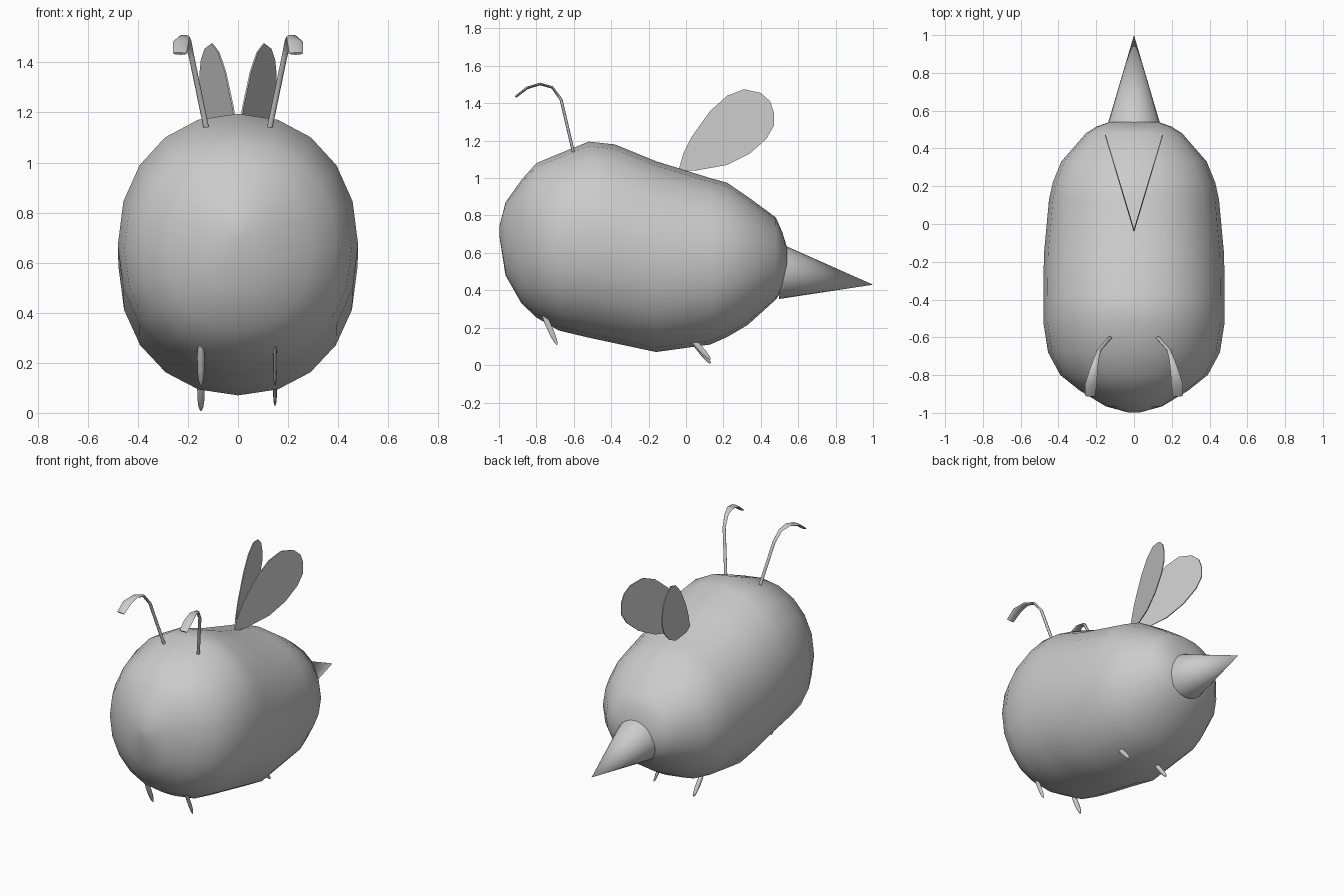
import bpy, bmesh, math
from mathutils import Vector

cube = bpy.data.objects.get("Cube")
if cube:
    bpy.data.objects.remove(cube, do_unlink=True)

grey = bpy.data.materials.new("plain grey")
grey.use_nodes = True
grey.diffuse_color = (0.6, 0.6, 0.6, 1)
grey.node_tree.nodes["Principled BSDF"].inputs["Base Color"].default_value = (0.6, 0.6, 0.6, 1)


def finish(name, bm, angle):
    bmesh.ops.recalc_face_normals(bm, faces=bm.faces)
    mesh = bpy.data.meshes.new(name)
    bm.to_mesh(mesh)
    bm.free()
    mesh.materials.append(grey)
    obj = bpy.data.objects.new(name, mesh)
    bpy.context.collection.objects.link(obj)
    bpy.ops.object.select_all(action='DESELECT')
    obj.select_set(True)
    bpy.context.view_layer.objects.active = obj
    bpy.ops.object.shade_smooth_by_angle(angle=math.radians(angle))
    return obj


def loft(name, rings, angle=60):
    """Skin a list of equal-length point rings and cap both ends."""
    bm = bmesh.new()
    loops = [[bm.verts.new(p) for p in ring] for ring in rings]
    n = len(loops[0])
    for a, b in zip(loops, loops[1:]):
        for i in range(n):
            j = (i + 1) % n
            bm.faces.new((a[i], a[j], b[j], b[i]))
    bm.faces.new(loops[0])
    bm.faces.new(loops[-1])
    return finish(name, bm, angle)


def ribbon(name, path, sides=8):
    """Flattened tube; each path entry is x, y, z, half width in x, half thickness."""
    pts = [Vector(p[:3]) for p in path]
    rings = []
    for k, p in enumerate(path):
        along = pts[min(k + 1, len(pts) - 1)] - pts[max(k - 1, 0)]
        up = along.cross(Vector((1, 0, 0))).normalized()
        side = up.cross(along).normalized()
        turns = [math.tau * i / sides for i in range(sides)]
        rings.append([pts[k] + side * p[3] * math.cos(t) + up * p[4] * math.sin(t)
                      for t in turns])
    return loft(name, rings)


# Body: rounded cross-sections along y, as y, top, bottom, half width
sections = [
    (-0.998, 0.74, 0.69, 0.03), (-0.965, 0.87, 0.48, 0.15), (-0.88, 0.99, 0.33, 0.29),
    (-0.8, 1.08, 0.255, 0.39), (-0.68, 1.13, 0.185, 0.455), (-0.52, 1.195, 0.147, 0.48),
    (-0.38, 1.18, 0.117, 0.48), (-0.16, 1.09, 0.07, 0.477), (0.13, 1.0, 0.11, 0.45),
    (0.22, 0.975, 0.15, 0.43), (0.33, 0.9, 0.215, 0.385), (0.48, 0.79, 0.35, 0.255),
    (0.515, 0.71, 0.4, 0.2), (0.54, 0.63, 0.48, 0.13)]


def body_ring(y, top, bottom, width, sides=20):
    ring = []
    for i in range(sides):
        t = math.tau * i / sides
        c, s = math.cos(t), math.sin(t)
        x = width * math.copysign(abs(c) ** 0.94, c)
        z = (top + bottom) / 2 + (top - bottom) / 2 * math.copysign(abs(s) ** 0.94, s)
        ring.append((x, y, z))
    return ring


loft("body", [body_ring(*s) for s in sections], 80)

# Stinger: cone leaning slightly down
base, tip = Vector((0, 0.515, 0.495)), Vector((0, 1.0, 0.43))
bm = bmesh.new()
bmesh.ops.create_cone(bm, cap_ends=True, segments=24, radius1=0.143, radius2=0,
                      depth=(tip - base).length)
stinger = finish("stinger", bm, 50)
stinger.location = (base + tip) / 2
stinger.rotation_euler = (tip - base).to_track_quat('Z', 'Y').to_euler()

# Wings: thin upright leaves spreading backwards from the spine
wing_outline = [(-0.04, 1.04), (-0.015, 1.13), (0.03, 1.22), (0.13, 1.36), (0.22, 1.44),
                (0.31, 1.475), (0.4, 1.455), (0.45, 1.41), (0.47, 1.35), (0.47, 1.28),
                (0.43, 1.21), (0.34, 1.13), (0.22, 1.07), (0.05, 1.04)]

for side, label in ((1, "left"), (-1, "right")):
    faces = [[(side * (0.3 * (y + 0.035) + off), y, z) for y, z in wing_outline]
             for off in (-0.003, 0.003)]
    loft(label + "_wing", faces, 30)

    # Antennae: thin stalks curling forward into flat paddles
    antenna = [(0.125, -0.6, 1.13, 0.011, 0.008), (0.185, -0.668, 1.42, 0.011, 0.008),
               (0.2, -0.715, 1.485, 0.014, 0.007), (0.215, -0.78, 1.503, 0.022, 0.007),
               (0.228, -0.85, 1.482, 0.031, 0.007), (0.232, -0.91, 1.435, 0.027, 0.006)]
    ribbon(label + "_antenna", [(side * p[0],) + p[1:] for p in antenna])

    # Legs: short flattened spikes angled backwards
    wide = 0.008 if side > 0 else 0.015
    for part, start, end in (("front", (-0.765, 0.28), (-0.69, 0.11)),
                             ("rear", (0.03, 0.14), (0.13, 0.01 if side < 0 else 0.03))):
        path = []
        for f, scale in ((0, 0.7), (0.3, 1), (0.65, 0.95), (0.9, 0.65), (1, 0.25)):
            y, z = (a + (b - a) * f for a, b in zip(start, end))
            path.append((side * 0.148, y, z, wide * scale, 0.015 * scale))
        ribbon(f"{part}_{label}_leg", path)
